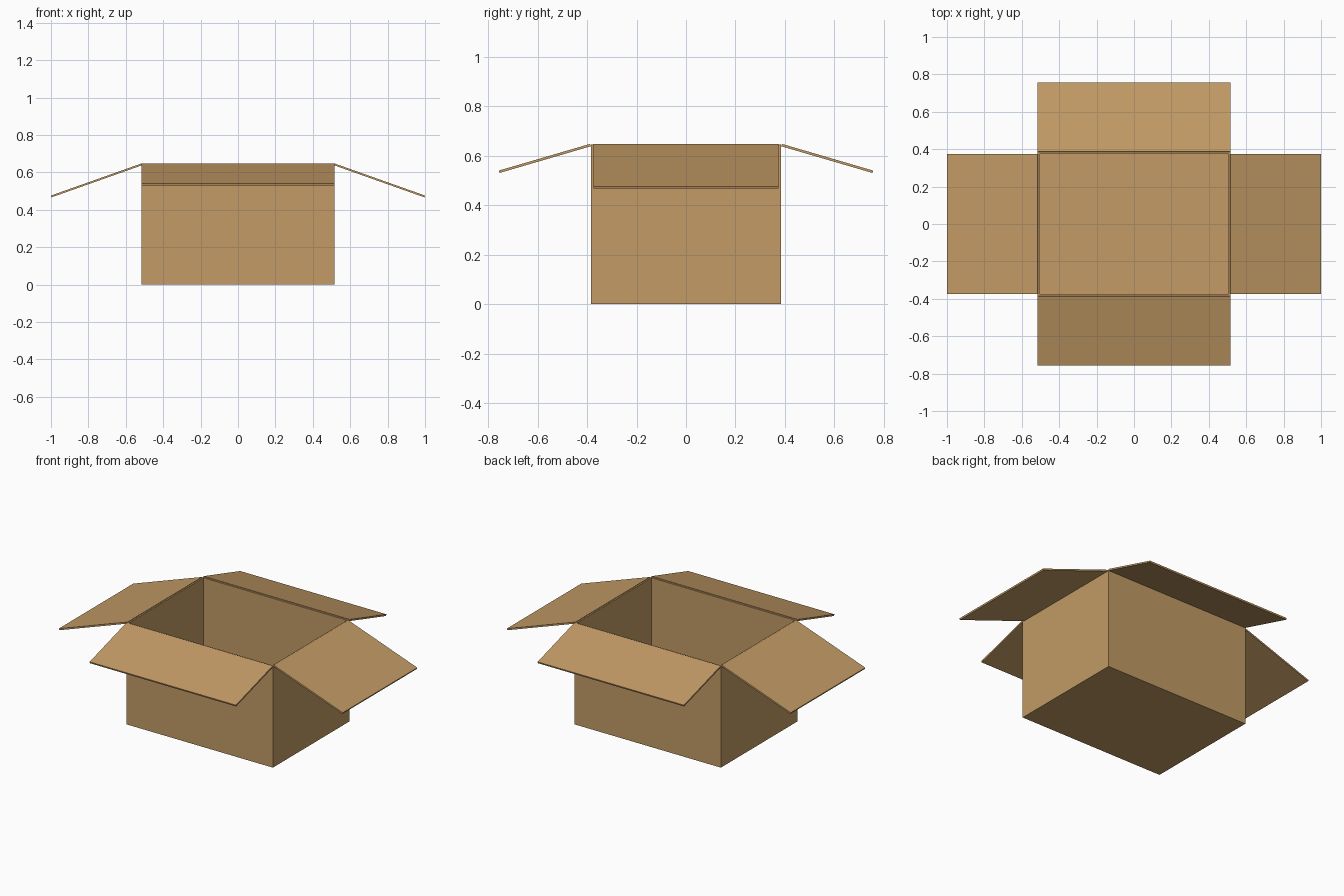
import bpy
import math
from mathutils import Vector

old = bpy.data.objects.get("Cube")
if old:
    bpy.data.objects.remove(old, do_unlink=True)

# Single cardboard colour
card = bpy.data.materials.new("cardboard brown")
card.use_nodes = True
colour = (0.54, 0.325, 0.13, 1.0)
card.diffuse_color = colour
bsdf = card.node_tree.nodes["Principled BSDF"]
bsdf.inputs["Base Color"].default_value = colour
bsdf.inputs["Roughness"].default_value = 0.9

T = 0.01              # cardboard thickness
HX, HY = 0.515, 0.385  # outer half width and half depth
TOP = 0.645


def panel(name, size, centre, rotation=(0, 0, 0)):
    """A thin sheet of cardboard."""
    bpy.ops.mesh.primitive_cube_add(size=1, location=centre, rotation=rotation)
    ob = bpy.context.object
    ob.name = name
    ob.data.name = name
    ob.scale = size
    bpy.ops.object.transform_apply(location=False, rotation=False, scale=True)
    ob.data.materials.append(card)
    return ob


def flap(name, hinge, tip, width, turn):
    """An open flap; hinge and tip are (outward, z) points on its upper face."""
    a, b = Vector(hinge), Vector(tip)
    run = b - a
    normal = Vector((-run.y, run.x)).normalized()
    mid = (a + b) / 2 - normal * T / 2
    pitch = -math.atan2(run.y, run.x)
    centre = (mid.x * math.cos(turn), mid.x * math.sin(turn), mid.y)
    panel(name, (run.length, width, T), centre, (0, pitch, turn))


# Base and walls
panel("box_base", (2 * HX, 2 * HY, T), (0, 0, T / 2))
wall_h, wall_z = TOP - T, (TOP + T) / 2
for side, s in (("left", 1), ("right", -1)):
    panel(side + "_wall", (T, 2 * (HY - T), wall_h), (s * (HX - T / 2), 0, wall_z))
for side, s in (("back", 1), ("front", -1)):
    panel(side + "_wall", (2 * HX, T, wall_h), (0, s * (HY - T / 2), wall_z))

# Open flaps folded outward and down
for side, turn in (("left", 0), ("right", math.pi)):
    flap(side + "_flap", (HX, 0.648), (1.0, 0.476), 2 * (HY - T), turn)
for side, turn in (("back", math.pi / 2), ("front", -math.pi / 2)):
    flap(side + "_flap", (HY + 0.003, 0.648), (0.757, 0.54), 2 * HX, turn)
